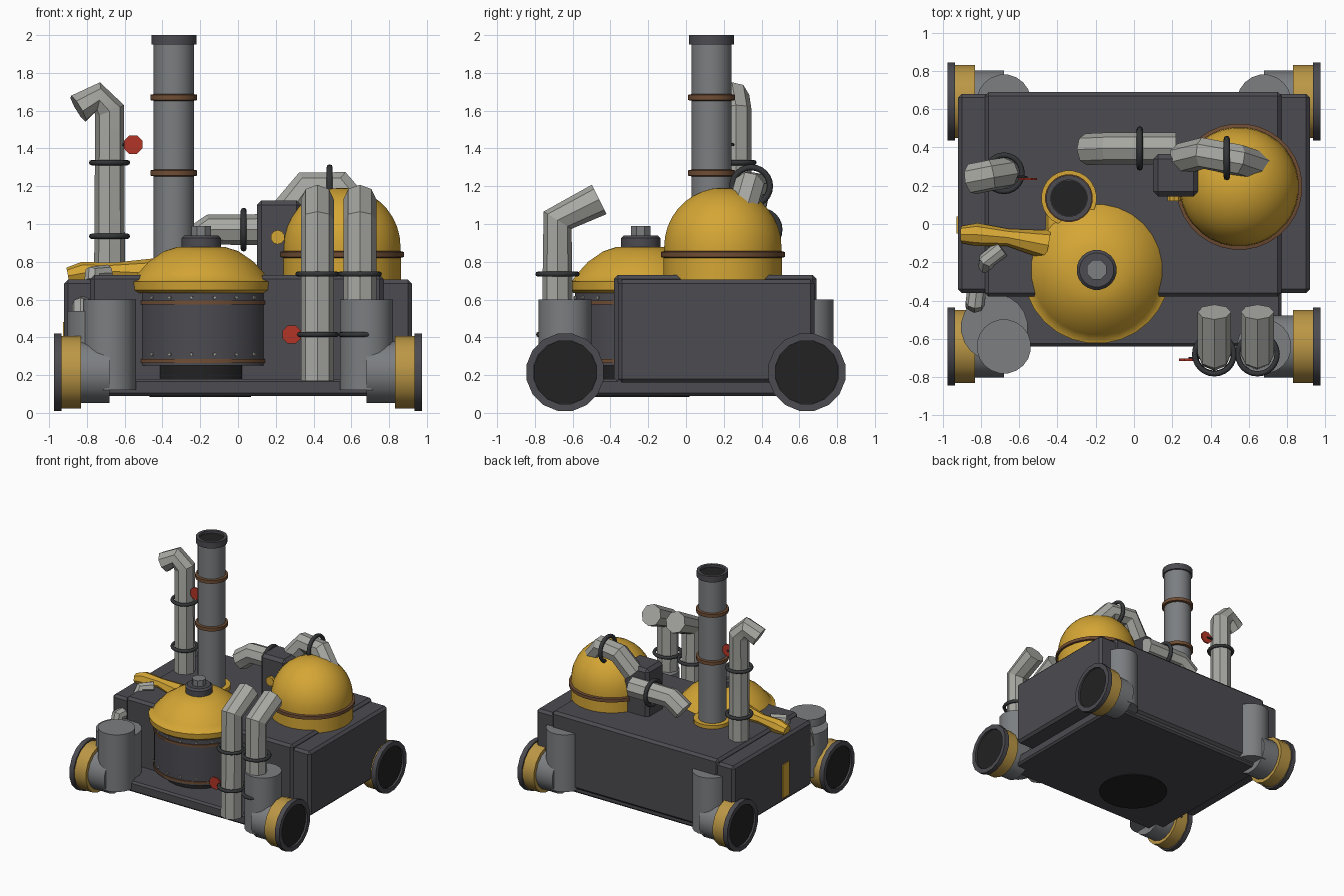
import bpy, bmesh, math
from mathutils import Vector

if "Cube" in bpy.data.objects:
    bpy.data.objects.remove(bpy.data.objects["Cube"])

def material(name, rgb):
    m = bpy.data.materials.new(name)
    m.diffuse_color = (*rgb, 1)
    m.use_nodes = True
    m.node_tree.nodes["Principled BSDF"].inputs["Base Color"].default_value = m.diffuse_color
    return m

IRON = material("dark iron", (0.072, 0.07, 0.082))
RUBBER = material("ring grey", (0.035, 0.037, 0.04))
BLACK = material("soot black", (0.016, 0.016, 0.016))
GOLD = material("gold", (0.66, 0.38, 0.035))
BRASS = material("dull brass", (0.5, 0.31, 0.06))
COPPER = material("copper brown", (0.16, 0.075, 0.035))
PIPE = material("light pipe grey", (0.39, 0.39, 0.365))
STEEL = material("steel grey", (0.2, 0.21, 0.22))
RED = material("valve red", (0.45, 0.035, 0.02))

def finish(ob, name, mat, angle=35):
    ob.name = name
    ob.data.materials.clear()
    ob.data.materials.append(mat)
    if angle:
        bpy.ops.object.select_all(action='DESELECT')
        ob.select_set(True)
        bpy.context.view_layer.objects.active = ob
        bpy.ops.object.shade_smooth_by_angle(angle=math.radians(angle))
    return ob

def mesh_object(name, bm, mat, angle=35):
    bmesh.ops.recalc_face_normals(bm, faces=bm.faces)
    me = bpy.data.meshes.new(name)
    bm.to_mesh(me)
    bm.free()
    ob = bpy.data.objects.new(name, me)
    bpy.context.collection.objects.link(ob)
    return finish(ob, name, mat, angle)

def box(name, lo, hi, mat, bevel=0.0):
    bm = bmesh.new()
    bmesh.ops.create_cube(bm, size=1)
    for v in bm.verts:
        v.co = [(a + b) / 2 + c * (b - a) for a, b, c in zip(lo, hi, v.co)]
    if bevel:
        bmesh.ops.bevel(bm, geom=bm.edges[:], offset=bevel, segments=1, affect='EDGES')
    return mesh_object(name, bm, mat, 0)

def lathe(name, origin, profile, mat, n=32, axis=(0, 0, 1), angle=35):
    """Spin (radius, height) pairs about an axis through origin."""
    rot = Vector((0, 0, 1)).rotation_difference(Vector(axis))
    bm = bmesh.new()
    rings = []
    for r, h in profile:
        count = n if r > 0 else 1
        rings.append([bm.verts.new(Vector(origin) + rot @ Vector((
            r * math.cos(2 * math.pi * (i + .5) / n), r * math.sin(2 * math.pi * (i + .5) / n), h)))
            for i in range(count)])
    for a, b in zip(rings, rings[1:]):
        for i in range(n):
            j = (i + 1) % n
            if len(a) == 1:
                bm.faces.new((a[0], b[i], b[j]))
            elif len(b) == 1:
                bm.faces.new((a[i], a[j], b[0]))
            else:
                bm.faces.new((a[i], a[j], b[j], b[i]))
    for ring in (rings[0], rings[-1]):
        if len(ring) > 1:
            bm.faces.new(ring)
    return mesh_object(name, bm, mat, angle)

def cyl(name, origin, r, h, mat, n=24, axis=(0, 0, 1)):
    return lathe(name, origin, [(r, 0), (r, h)], mat, n, axis)

def ring(name, center, major, minor, mat, axis=(0, 0, 1)):
    bpy.ops.mesh.primitive_torus_add(major_segments=24, minor_segments=8, major_radius=major,
                                     minor_radius=minor, location=center)
    ob = bpy.context.object
    ob.rotation_euler = Vector((0, 0, 1)).rotation_difference(Vector(axis)).to_euler()
    return finish(ob, name, mat, 60)

def tube(name, path, r, mat, radii=None):
    cu = bpy.data.curves.new(name, 'CURVE')
    cu.dimensions = '3D'
    cu.bevel_depth, cu.bevel_resolution, cu.use_fill_caps = r, 2, True
    sp = cu.splines.new('POLY')
    sp.points.add(len(path) - 1)
    for i, (p, co) in enumerate(zip(sp.points, path)):
        p.co = (*co, 1)
        p.radius = radii[i] if radii else 1
    ob = bpy.data.objects.new(name, cu)
    bpy.context.collection.objects.link(ob)
    bpy.ops.object.select_all(action='DESELECT')
    ob.select_set(True)
    bpy.context.view_layer.objects.active = ob
    bpy.ops.object.convert(target='MESH')
    return finish(bpy.context.object, name, mat, 20)

# Hull: main box, side boxes, floor slab with front deck
box("main_hull", (-0.78, -0.38, 0.13), (0.77, 0.69, 0.73), IRON, 0.02)
for s, side in ((-1, "left"), (1, "right")):
    xs = sorted((s * 0.74, s * 0.92))
    box(side + "_side_box", (xs[0], -0.36, 0.16), (xs[1], 0.68, 0.705), IRON, 0.02)
box("floor_slab", (-0.77, -0.64, 0.09), (0.77, 0.67, 0.18), IRON, 0.015)
cyl("floor_hatch", (-0.2, -0.25, 0.084), 0.27, 0.008, BLACK, 32)
box("side_plate", (-0.927, -0.05, 0.2), (-0.918, 0.04, 0.48), GOLD)

# Wheels on upright struts at the four corners
for sx in (-1, 1):
    for sy in (-1, 1):
        tag = ("left" if sx < 0 else "right") + ("_front" if sy < 0 else "_rear")
        x, y, z = sx * 0.68, sy * 0.64, 0.215
        cyl(tag + "_strut", (x, y, 0.12), 0.142, 0.48, STEEL, 20)
        ax = (sx, 0, 0)
        cyl(tag + "_axle", (x, y, z), 0.165, 0.16, STEEL, 16, ax)
        cyl(tag + "_wheel_band", (sx * 0.83, y, z), 0.195, 0.11, BRASS, 16, ax)
        lathe(tag + "_wheel_rim", (sx * 0.935, y, z),
              [(0.208, 0), (0.208, 0.04), (0.17, 0.04), (0.17, 0.01)], IRON, 16, ax)
        cyl(tag + "_wheel_hub", (sx * 0.935, y, z), 0.169, 0.025, BLACK, 16, ax)

# Boiler
bx, by = -0.195, -0.24
cyl("boiler_foot", (bx, by, 0.17), 0.26, 0.1, BLACK)
cyl("boiler_drum", (bx + .01, by, 0.25), 0.35, 0.4, IRON, 36)
for z in (0.275, 0.585):
    cyl("boiler_hoop", (bx + .01, by, z - 0.01), 0.357, 0.02, COPPER, 36)
for z in (0.31, 0.61):
    for i in range(18):
        a = 2 * math.pi * i / 18
        cyl("boiler_rivet", (bx + .01 + .347 * math.cos(a), by + .347 * math.sin(a), z),
            0.009, 0.012, PIPE, 6, (math.cos(a), math.sin(a), 0))
lathe("boiler_lid", (bx, by, 0),
      [(0.36, 0.635), (0.38, 0.65), (0.385, 0.695), (0.36, 0.705), (0.34, 0.735), (0.28, 0.80),
       (0.2, 0.855), (0.13, 0.878), (0, 0.885)], GOLD, 28)
lathe("boiler_cap", (bx, by, 0.87), [(0.105, 0), (0.105, 0.055), (0.09, 0.07), (0, 0.07)], IRON, 20)
cyl("boiler_knob", (bx, by, 0.93), 0.055, 0.06, STEEL, 8)

# Smokestack with collar and hoops
sx, sy = -0.34, 0.135
cyl("stack_collar", (sx, sy, 0.7), 0.145, 0.06, GOLD, 24)
box("collar_neck", (-0.46, -0.1, 0.7), (-0.2, 0.13, 0.745), GOLD, 0.01)
cyl("stack_pipe", (sx, sy, 0.7), 0.107, 1.27, STEEL, 24)
lathe("stack_rim", (sx, sy, 0), [(0.12, 1.95), (0.12, 2.0), (0.095, 2.0), (0.095, 1.975)], IRON, 24)
cyl("stack_mouth", (sx, sy, 1.97), 0.094, 0.01, BLACK, 24)
for z in (1.27, 1.67):
    lathe("stack_hoop", (sx, sy, z), [(0.105, -.018), (0.125, -.014), (0.125, .014), (0.105, .018)], COPPER, 24)

# Domed tank
dx, dy = 0.55, 0.195
cyl("tank_base", (dx, dy, 0.69), 0.315, 0.15, GOLD, 32)
lathe("tank_hoop", (dx, dy, 0), [(0.31, 0.82), (0.33, 0.825), (0.33, 0.852), (0.31, 0.857)], COPPER, 32)
arc = [(0.312 * math.cos(math.radians(a)), 0.88 + 0.312 * math.sin(math.radians(a))) for a in range(0, 90, 10)]
lathe("tank_dome", (dx, dy, 0), [(0.312, 0.84)] + arc + [(0, 1.192)], GOLD, 32)

# Valve block with gold knob
box("valve_block", (0.1, 0.145, 0.7), (0.335, 0.365, 1.125), IRON, 0.025)
cyl("block_knob", (0.21, 0.15, 0.93), 0.038, 0.03, GOLD, 10, (0, -1, 0))

# Pipes and their clamp rings
tube("left_exhaust", [(-.68, .265, .7), (-.68, .265, 1.6), (-.745, .255, 1.67), (-.845, .235, 1.61)], 0.082, PIPE)
for z in (0.935, 1.325):
    ring("exhaust_clamp", (-.68, .265, z), 0.095, 0.014, RUBBER)
for x in (0.42, 0.645):
    tube("front_exhaust", [(x, -.68, .17), (x, -.68, 1.02), (x, -.46, 1.13)], 0.087, PIPE)
    ring("front_clamp", (x, -.68, .735), 0.103, 0.014, RUBBER)
    ring("front_lower_clamp", (x, -.68, .415), 0.1, 0.014, RUBBER)
tube("rear_pipe", [(.22, .395, .97), (-.14, .395, .97), (-.25, .39, .89)], 0.083, PIPE)
ring("rear_clamp", (.03, .395, .97), 0.1, 0.016, RUBBER, (1, 0, 0))
tube("dome_pipe", [(.25, .34, 1.06), (.36, .37, 1.2), (.54, .335, 1.2), (.67, .29, 1.04)], 0.083, PIPE)
ring("dome_clamp", (.485, .345, 1.2), 0.1, 0.016, RUBBER, (1, 0, 0))

# Red valve discs with short stems
for x, y, z, px in ((-.555, .235, 1.42, -.62), (.285, -.71, .415, .36)):
    cyl("valve_disc", (x, y - .006, z), 0.053, 0.012, RED, 8, (0, 1, 0))
    tube("valve_stem", [(x, y + .006, z), (px, y + .015, z)], 0.008, RUBBER)

# Gold arm and small fittings at the left front
tube("gold_arm", [(-.90, -.055, .725), (-.82, -.055, .74), (-.66, -.07, .75), (-.45, -.11, .74)], 0.06, GOLD, [.75, 1, .75, 1.3])
tube("small_elbow", [(-.69, -.13, .74), (-.77, -.19, .735), (-.77, -.22, .69)], 0.045, PIPE)
tube("side_elbow", [(-.82, -.33, .57), (-.83, -.41, .57), (-.83, -.44, .45)], 0.05, PIPE)
cyl("left_canister", (-.73, -.54, .18), 0.175, 0.36, STEEL, 20)
